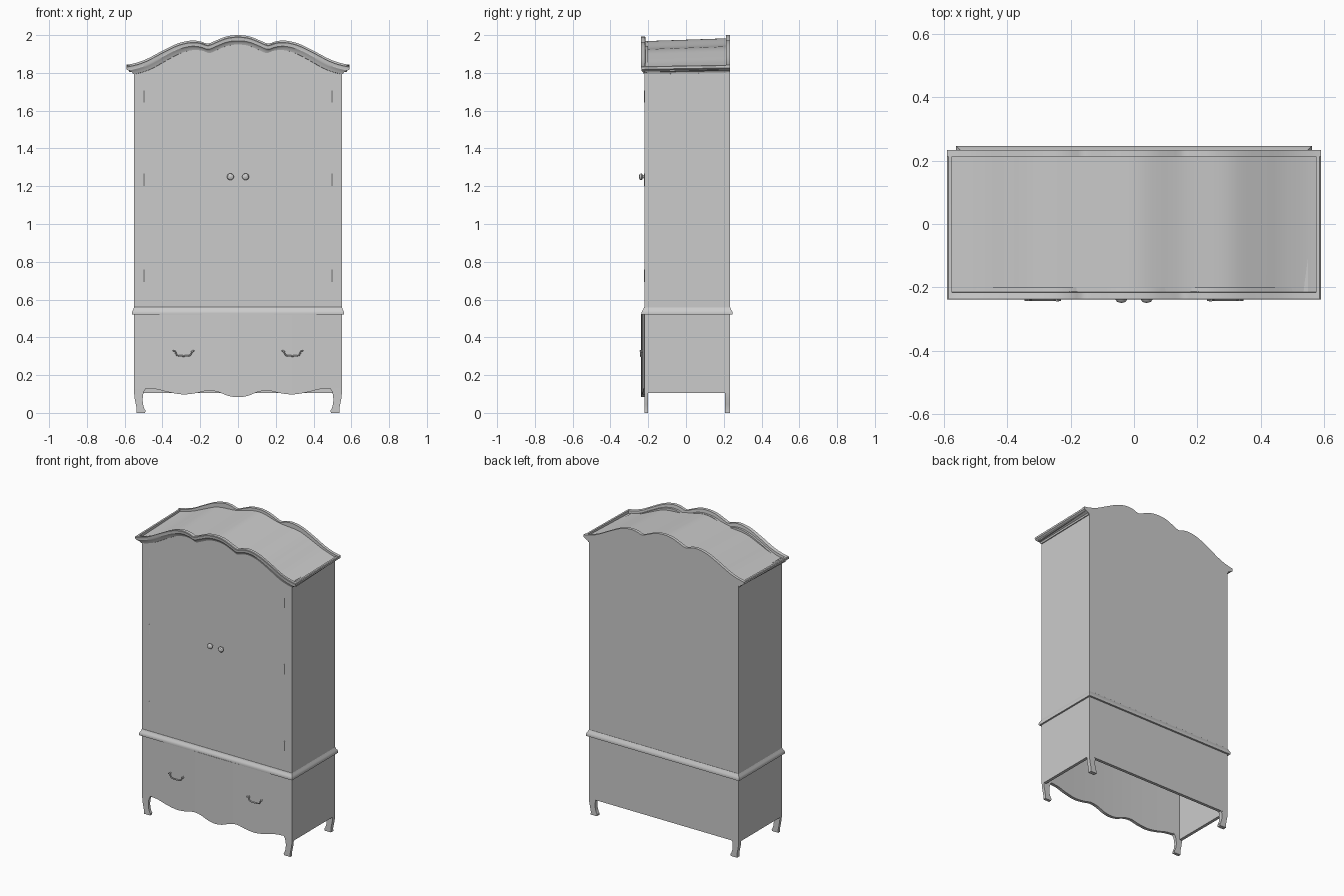
import bpy, bmesh, math

if "Cube" in bpy.data.objects:
    bpy.data.objects.remove(bpy.data.objects["Cube"])

# ---------- helpers ----------
def interp(pts, x):
    """Smooth (Catmull-Rom style) height lookup, symmetric about x = 0."""
    x = min(abs(x), pts[-1][0])
    p = [(-pts[1][0], pts[1][1])] + pts + [(2 * pts[-1][0] - pts[-2][0], pts[-1][1])]
    for i in range(1, len(p) - 2):
        (x0, a), (x1, b), (x2, c), (x3, d) = p[i - 1:i + 3]
        if x <= x2 + 1e-9:
            h = x2 - x1
            t = (x - x1) / h
            m1, m2 = (c - a) / (x2 - x0) * h, (d - b) / (x3 - x1) * h
            return ((2*t**3 - 3*t**2 + 1) * b + (t**3 - 2*t**2 + t) * m1
                    + (3*t**2 - 2*t**3) * c + (t**3 - t**2) * m2)

def finish(name, bm, smooth=True):
    bmesh.ops.recalc_face_normals(bm, faces=bm.faces)
    me = bpy.data.meshes.new(name)
    bm.to_mesh(me)
    bm.free()
    ob = bpy.data.objects.new(name, me)
    bpy.context.collection.objects.link(ob)
    if smooth:
        bpy.ops.object.select_all(action='DESELECT')
        ob.select_set(True)
        bpy.context.view_layer.objects.active = ob
        bpy.ops.object.shade_smooth_by_angle(angle=math.radians(30))
    return ob

def loft(name, rings, cap=True):
    """Skin closed rings of equal length, capping both ends."""
    bm = bmesh.new()
    vs = [[bm.verts.new(c) for c in r] for r in rings]
    n = len(rings[0])
    for a, b in zip(vs, vs[1:]):
        for i in range(n):
            bm.faces.new((a[i], a[(i + 1) % n], b[(i + 1) % n], b[i]))
    if cap:
        bm.faces.new(vs[0])
        bm.faces.new(vs[-1])
    return finish(name, bm)

def prism(name, outline, y0, y1):
    """Extrude an xz outline along y."""
    return loft(name, [[(x, y, z) for x, z in outline] for y in (y0, y1)])

def box(name, x0, x1, y0, y1, z0, z1):
    return prism(name, [(x0, z0), (x1, z0), (x1, z1), (x0, z1)], y0, y1)

def span(a, b, n):
    return [a + (b - a) * i / n for i in range(n + 1)]

def strip(name, xs, bottom, top, front, back):
    """Panel along x whose four edges are functions of x."""
    return loft(name, [[(x, front(x), bottom(x)), (x, back(x), bottom(x)),
                        (x, back(x), top(x)), (x, front(x), top(x))] for x in xs])

# ---------- shaping curves ----------
CROWN = [(0, 2.0), (.06, 1.993), (.12, 1.97), (.16, 1.955), (.2, 1.967), (.25, 1.971),
         (.32, 1.955), (.4, 1.917), (.48, 1.875), (.53, 1.856), (.59, 1.843)]
ROOF = [(0, 1.985), (.16, 1.95), (.3, 1.935), (.4, 1.895), (.48, 1.86), (.58, 1.832)]
APRON = [(0, .083), (.05, .09), (.11, .112), (.16, .118), (.22, .105), (.29, .098),
         (.37, .11), (.43, .125), (.5, .13), (.55, .13)]
crown = lambda x: interp(CROWN, x)
bow = lambda x: -.22 - .017 * math.cos(math.pi * x / 1.1)

# ---------- carcass ----------
for s, side in ((-1, "left"), (1, "right")):
    box(side + "_side", s * .53, s * .55, -.2195, .23, .105, 1.825)
    door_top = lambda x: crown(x) - .03
    flat = lambda v: (lambda x: v)
    strip(side + "_stile", span(s * .5, s * .55, 4), flat(.54), door_top, flat(-.22), flat(-.2))
    strip(side + "_door", span(0, s * .5, 40), flat(.54), door_top, flat(-.22), flat(-.2))

# back panel flares out under the cornice ends
edge = [(.55, .105), (.55, 1.805), (.56, 1.812), (.578, 1.82), (.59, 1.828)]
outline = edge + [(x, crown(x)) for x in span(.59, -.59, 80)] + [(-x, z) for x, z in edge[::-1]]
prism("back_panel", outline, .213, .233)

# arched roof set below the crown rim, rising slightly to the back
loft("roof", [[(x, -.218, interp(ROOF, x) - .017), (x, .22, interp(ROOF, x) - .002),
               (x, .22, interp(ROOF, x) - .014), (x, -.218, interp(ROOF, x) - .029)]
              for x in span(-.578, .578, 60)])

# ---------- cornice: moulding along both sides and the wavy front ----------
profile = [(.545, -.212, -.042), (.556, -.223, -.042), (.56, -.227, -.032), (.572, -.232, -.026),
           (.582, -.236, -.022), (.59, -.236, -.016), (.59, -.239, -.004), (.586, -.237, 0),
           (.574, -.216, 0), (.574, -.214, -.022)]
def station(t, y=None):
    k = -.008 if y is None else 0
    return [(t * px, py if y is None else y, crown(t * .59) + dz + k) for px, py, dz in profile]
loft("cornice", [station(-1, .23)] + [station(t) for t in span(-1, 1, 90)] + [station(1, .23)])

# ---------- waist moulding between cupboard and drawer ----------
rings = []
for o, z in ((0, .52), (.012, .52), (.013, .53), (.010, .54), (.005, .547), (.002, .558), (0, .56)):
    x, f, b = .549 + o, -.2205 - o * 1.15, .2335 + o
    rings.append([(-x, f, z), (x, f, z), (x, b, z), (-x, b, z)])
loft("waist_moulding", rings)

# ---------- bowed drawer front with scalloped apron ----------
strip("drawer_front", span(-.55, .55, 88), lambda x: interp(APRON, x), lambda x: .523,
      bow, lambda x: bow(x) + .02)

# ---------- cabriole legs ----------
leg = [(.55, .135), (.55, .105), (.547, .075), (.541, .045), (.536, .02), (.537, 0), (.492, 0),
       (.489, .012), (.496, .022), (.503, .045), (.505, .07), (.503, .095), (.497, .115), (.485, .135)]
for s, side in ((-1, "left"), (1, "right")):
    shape = [(s * x, z) for x, z in leg]
    prism(side + "_front_leg", shape, -.2193, -.2)
    prism(side + "_back_leg", shape, .207, .2325)

# ---------- hardware ----------
def turned(name, x, z, y0, prof, n=20):
    """Lathe around the y axis; profile is (radius, outward distance)."""
    loft(name, [[(x + r * math.cos(2 * math.pi * i / n), y0 - d, z + r * math.sin(2 * math.pi * i / n))
                 for i in range(n)] for r, d in prof])

def tube(name, pts, r, n=8):
    """Round bar along points in a plane facing the front."""
    rings = []
    for i, (x, y, z) in enumerate(pts):
        a, b = pts[max(i - 1, 0)], pts[min(i + 1, len(pts) - 1)]
        dx, dz = b[0] - a[0], b[2] - a[2]
        l = math.hypot(dx, dz)
        rings.append([(x - dz / l * r * math.cos(2 * math.pi * k / n), y + r * math.sin(2 * math.pi * k / n),
                       z + dx / l * r * math.cos(2 * math.pi * k / n)) for k in range(n)])
    loft(name, rings)

knob = [(.010, -.002), (.008, .004), (.007, .008), (.013, .010), (.018, .015), (.018, .019),
        (.014, .025), (.007, .028), (.001, .029)]
BAIL = [(0, .301), (.025, .302), (.036, .306), (.041, .315), (.044, .325), (.05, .329), (.056, .326)]
for s, side in ((-1, "left"), (1, "right")):
    turned(side + "_door_knob", s * .04, 1.25, -.22, knob)
    cx = s * .288
    half = [(x, z) for x, z in BAIL]
    path = [(-x, z) for x, z in half[:0:-1]] + half
    tube(side + "_drawer_handle", [(cx + x, -.2395, z) for x, z in path], .004)
    for e in (-1, 1):
        px = cx + e * .046
        turned(side + "_handle_post", px, .327, bow(px), [(.008, -.002), (.008, .002), (.005, .003),
                                                         (.005, .011), (.001, .012)], 12)
    for z in (1.675, 1.235, .725):
        tube(side + "_hinge", [(s * .497, -.2205, z - .033), (s * .497, -.2205, z + .033)], .003)
